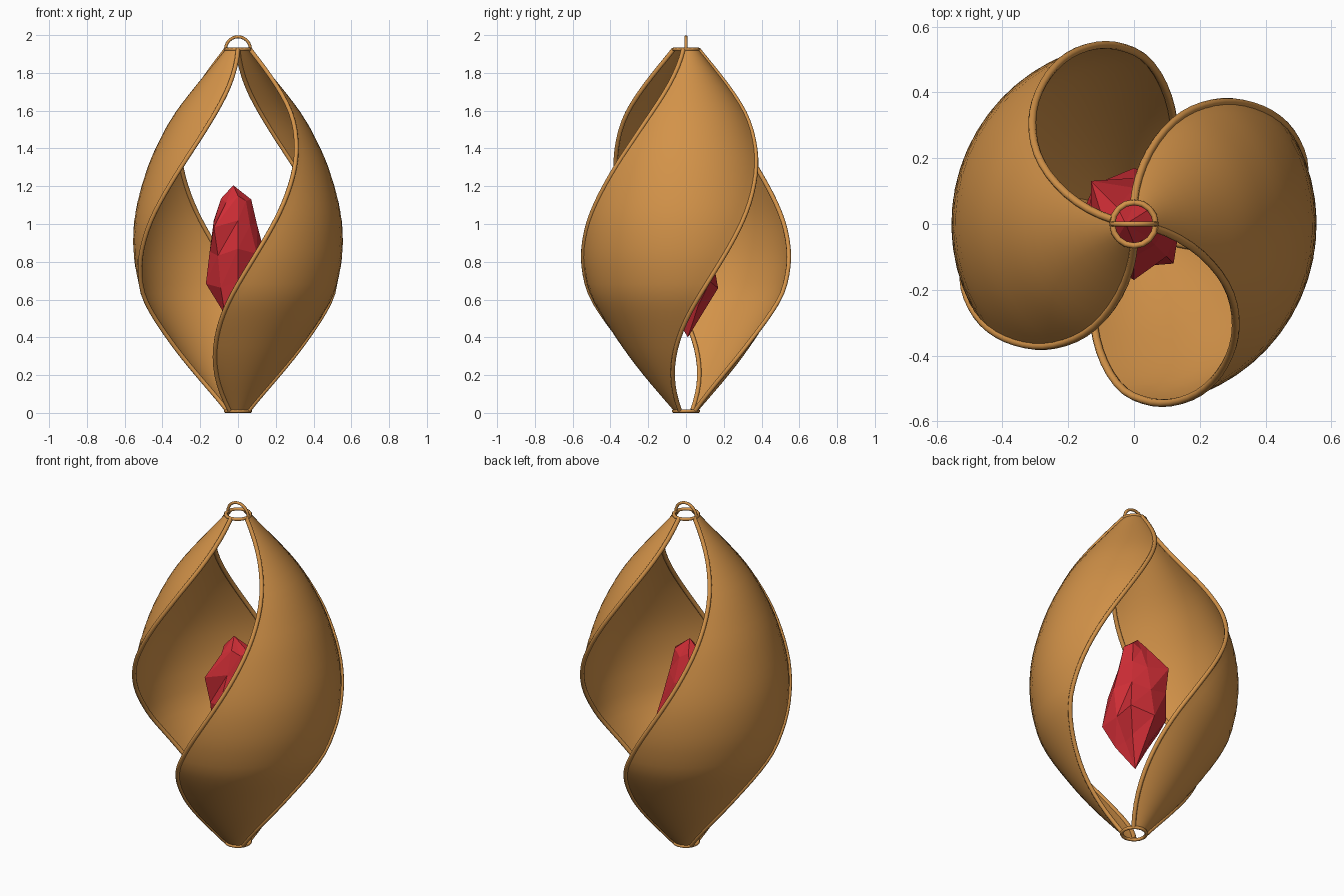
import bpy, bmesh, math
from mathutils import Vector

if "Cube" in bpy.data.objects:
    bpy.data.objects.remove(bpy.data.objects["Cube"])

Z0, Z1 = 0.012, 1.925          # heights of the end rings
SPAN = math.radians(102)       # angular width of a blade
# Spindle profile: (height, radius)
PROFILE = [(Z0, 0.065), (0.2, 0.225), (0.36, 0.345), (0.6, 0.495), (0.75, 0.54),
           (0.89, 0.555), (1.05, 0.545), (1.235, 0.5), (1.4, 0.437),
           (1.6, 0.325), (Z1, 0.065)]


def material(name, color):
    m = bpy.data.materials.new(name)
    m.diffuse_color = (*color, 1)
    m.use_nodes = True
    m.node_tree.nodes["Principled BSDF"].inputs["Base Color"].default_value = m.diffuse_color
    return m


gold = material("warm_gold", (0.65, 0.29, 0.066))
red = material("crystal_red", (0.63, 0.027, 0.037))


def slope(i):
    a, b = PROFILE[max(i - 1, 0)], PROFILE[min(i + 1, len(PROFILE) - 1)]
    return (b[1] - a[1]) / (b[0] - a[0])


def radius(z):
    """Smooth interpolation of the profile."""
    i = 0
    while i < len(PROFILE) - 2 and z > PROFILE[i + 1][0]:
        i += 1
    (za, ra), (zb, rb) = PROFILE[i], PROFILE[i + 1]
    h = zb - za
    t = (z - za) / h
    return ((2*t**3 - 3*t**2 + 1) * ra + (t**3 - 2*t**2 + t) * h * slope(i)
            + (3*t**2 - 2*t**3) * rb + (t**3 - t**2) * h * slope(i + 1))


def blade_point(u, v, turn):
    """u runs across the blade, v runs up it with a 120 degree twist."""
    z = Z0 + (Z1 - Z0) * v
    a = math.radians(-30 + 120 * v) - SPAN * (1 - u) + turn
    r = radius(z)
    return Vector((r * math.cos(a), r * math.sin(a), z))


def add_mesh(name, bm, mat):
    me = bpy.data.meshes.new(name)
    bm.to_mesh(me)
    bm.free()
    me.materials.append(mat)
    ob = bpy.data.objects.new(name, me)
    bpy.context.collection.objects.link(ob)
    return ob


def smooth(ob, angle):
    bpy.ops.object.select_all(action='DESELECT')
    ob.select_set(True)
    bpy.context.view_layer.objects.active = ob
    bpy.ops.object.shade_smooth_by_angle(angle=math.radians(angle))


def add_tube(name, points, thickness, closed=False):
    cu = bpy.data.curves.new(name, 'CURVE')
    cu.dimensions = '3D'
    cu.bevel_depth = thickness
    cu.bevel_resolution = 2
    cu.use_fill_caps = not closed
    sp = cu.splines.new('POLY')
    sp.points.add(len(points) - 1)
    for p, co in zip(sp.points, points):
        p.co = (*co, 1)
    sp.use_cyclic_u = closed
    cu.materials.append(gold)
    ob = bpy.data.objects.new(name, cu)
    bpy.context.collection.objects.link(ob)
    bpy.ops.object.select_all(action='DESELECT')
    ob.select_set(True)
    bpy.context.view_layer.objects.active = ob
    bpy.ops.object.convert(target='MESH')
    smooth(bpy.context.object, 50)


# Two twisted blades with rolled edges
ROWS, COLS = 40, 16
for side, turn in (("right", 0), ("left", math.pi)):
    bm = bmesh.new()
    grid = [[bm.verts.new(blade_point(c / COLS, r / ROWS, turn))
             for c in range(COLS + 1)] for r in range(ROWS + 1)]
    for r in range(ROWS):
        for c in range(COLS):
            bm.faces.new((grid[r][c], grid[r][c + 1],
                          grid[r + 1][c + 1], grid[r + 1][c]))
    smooth(add_mesh(side + "_blade", bm, gold), 60)
    for edge, u in (("front", 0), ("back", 1)):
        add_tube(f"{side}_blade_{edge}_edge",
                 [blade_point(u, r / ROWS, turn) for r in range(ROWS + 1)], 0.012)

# End rings and hanging loop
for name, z in (("bottom_ring", 0.009), ("top_ring", Z1)):
    add_tube(name, [(0.066 * math.cos(k * math.tau / 16),
                     0.066 * math.sin(k * math.tau / 16), z) for k in range(16)],
             0.009, True)
add_tube("hanging_loop", [(0.066 * math.cos(k * math.pi / 12), 0,
                           Z1 + 0.066 * math.sin(k * math.pi / 12))
                          for k in range(13)], 0.008)

# Rough faceted crystal: radii around each level, every 45 degrees
LEVELS = [(0.55, (.06, .09, .09, .08, .09, .10, .09, .10)),
          (0.68, (.12, .18, .17, .17, .17, .13, .13, .17)),
          (0.85, (.14, .13, .14, .17, .15, .15, .17, .14)),
          (1.00, (.10, .09, .11, .185, .13, .18, .10, .09)),
          (1.13, (.07, .06, .06, .07, .09, .09, .06, .06))]
bm = bmesh.new()
rings = []
for z, radii in LEVELS:
    rings.append([bm.verts.new((r * math.cos(k * math.pi / 4),
                                r * math.sin(k * math.pi / 4),
                                z + 0.02 * math.sin(k * 2.3)))
                  for k, r in enumerate(radii)])
low = bm.verts.new((0, 0.01, 0.40))
high = bm.verts.new((-0.025, 0, 1.205))
for k in range(8):
    n = (k + 1) % 8
    bm.faces.new((low, rings[0][n], rings[0][k]))
    bm.faces.new((high, rings[-1][k], rings[-1][n]))
    for a, b in zip(rings, rings[1:]):
        bm.faces.new((a[k], a[n], b[n]))
        bm.faces.new((a[k], b[n], b[k]))
add_mesh("crystal", bm, red)
